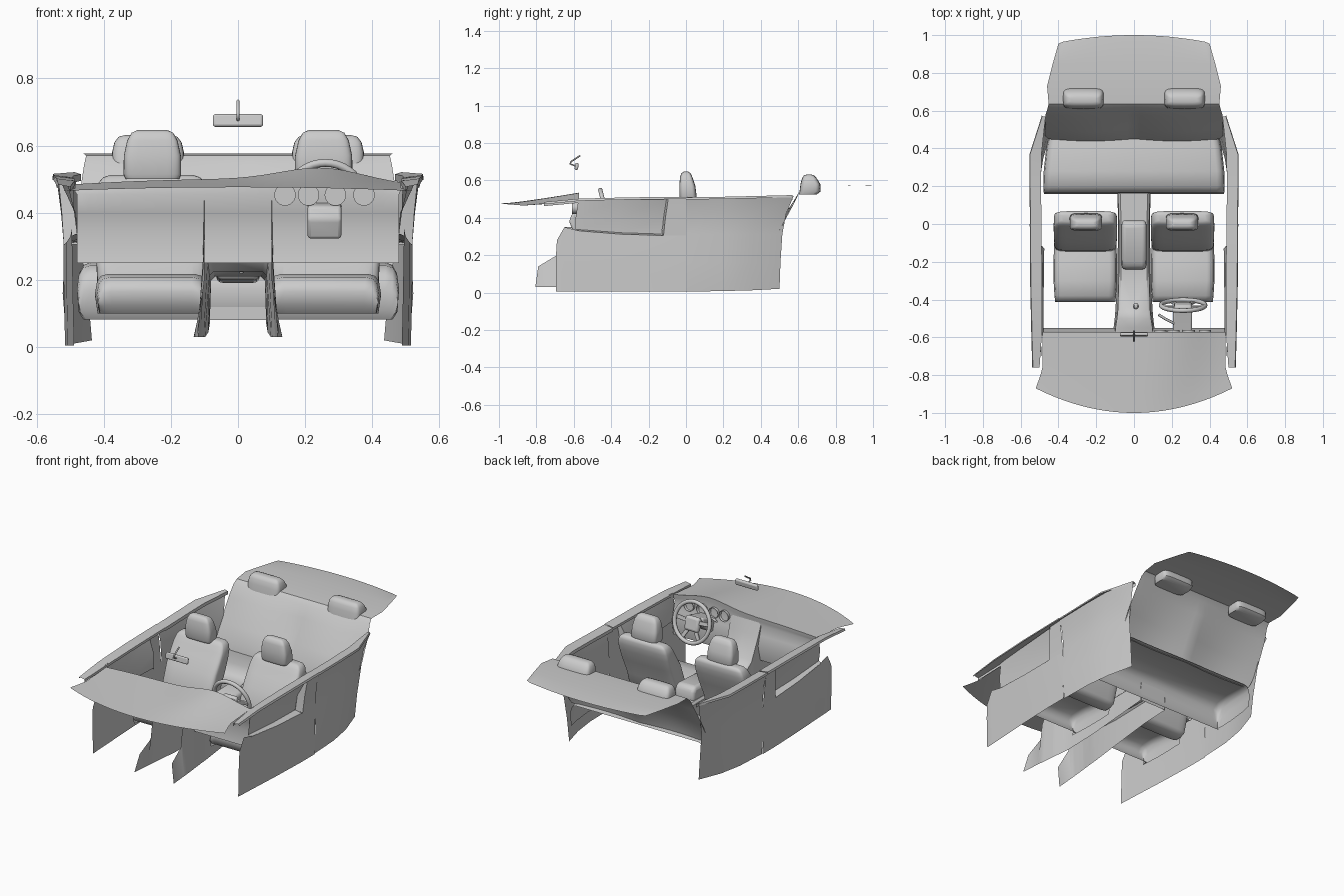
import bpy, bmesh, math
from math import sin, cos, pi
from mathutils import Matrix, Vector


def finish(name, bm, angle=40, mirror=False, bevel=0.0, segs=3):
    bmesh.ops.recalc_face_normals(bm, faces=bm.faces)
    me = bpy.data.meshes.new(name)
    bm.to_mesh(me)
    bm.free()
    ob = bpy.data.objects.new(name, me)
    bpy.context.collection.objects.link(ob)
    if bevel:
        b = ob.modifiers.new("round", 'BEVEL')
        b.width, b.segments, b.limit_method = bevel, segs, 'ANGLE'
        b.angle_limit = math.radians(35)
    if mirror:
        ob.modifiers.new("mirror", 'MIRROR')
    bpy.ops.object.select_all(action='DESELECT')
    ob.select_set(True)
    bpy.context.view_layer.objects.active = ob
    bpy.ops.object.shade_smooth_by_angle(angle=math.radians(angle))
    return ob


def sheet(name, rows, angle=40, mirror=False):
    """Open surface through rows of points."""
    bm = bmesh.new()
    vs = [[bm.verts.new(p) for p in r] for r in rows]
    for a, b in zip(vs, vs[1:]):
        for i in range(len(a) - 1):
            bm.faces.new((a[i], a[i + 1], b[i + 1], b[i]))
    return finish(name, bm, angle, mirror)


def prism(name, prof, x0, x1, bevel=0.0, mirror=False):
    """Side profile (y, z) extruded across x."""
    bm = bmesh.new()
    f = bm.faces.new([bm.verts.new((x0, y, z)) for y, z in prof])
    e = bmesh.ops.extrude_face_region(bm, geom=[f])
    bmesh.ops.translate(bm, vec=(x1 - x0, 0, 0),
                        verts=[v for v in e['geom'] if isinstance(v, bmesh.types.BMVert)])
    return finish(name, bm, 50, mirror, bevel)


def cushion(name, cx, prof, low, mirror):
    """Open-bottomed pad: profile (y, z, half width) with rounded side lips."""
    rows = []
    for y, z, w in prof:
        d = max(0, z - low)
        half = [(w - 0.008, low), (w, low + d * 0.5), (w - 0.006, low + d * 0.8), (w - 0.018, low + d * 0.95), (w - 0.04, z)]
        rows.append([(cx - a, y, b if d else z) for a, b in half] + [(cx, y, z)]
                    + [(cx + a, y, b if d else z) for a, b in reversed(half)])
    return sheet(name, rows, 60, mirror)


def loft(name, cx, secs, mirror=True, power=0.4, n=32):
    """Rounded horizontal sections: (z, y front, y back, half width)."""
    bm = bmesh.new()
    rings = []
    sp = lambda v: math.copysign(abs(v) ** power, v)
    for z, y0, y1, w in secs:
        rings.append([bm.verts.new((cx + w * sp(cos(2 * pi * i / n)),
                                    (y0 + y1) / 2 + (y1 - y0) / 2 * sp(sin(2 * pi * i / n)), z))
                      for i in range(n)])
    for a, b in zip(rings, rings[1:]):
        for i in range(n):
            bm.faces.new((a[i], a[(i + 1) % n], b[(i + 1) % n], b[i]))
    bm.faces.new(rings[0])
    bm.faces.new(rings[-1])
    return finish(name, bm, 50, mirror)


def tube(name, pts, r):
    cu = bpy.data.curves.new(name, 'CURVE')
    cu.dimensions, cu.bevel_depth, cu.use_fill_caps = '3D', r, True
    s = cu.splines.new('POLY')
    s.points.add(len(pts) - 1)
    for p, c in zip(s.points, pts):
        p.co = (*c, 1)
    ob = bpy.data.objects.new(name, cu)
    bpy.context.collection.objects.link(ob)
    return ob


# Dashboard: curved top with an instrument hood, then the face below it
def dash_z(x, t):
    hood = 0.038 * math.exp(-((x - 0.25) / 0.17) ** 2)
    return 0.476 - 0.01 * (x / 0.5) ** 2 + t * (0.024 + hood - 0.006 * (x / 0.5) ** 2)

us = [i / 14 - 1 for i in range(29)]
rows = []
for t in [i / 8 for i in range(9)]:
    w = 0.52 - 0.035 * min(1, t * 3)
    rows.append([(u * w, (-1 + 0.13 * u * u) * (1 - t) - 0.572 * t, dash_z(u * w, t ** 1.1)) for u in us])
rows.append([(u * 0.485, -0.574, dash_z(u * 0.485, 1) - 0.022) for u in us])
for y, z in ((-0.578, 0.455), (-0.565, 0.4), (-0.55, 0.34), (-0.565, 0.25)):
    rows.append([(u * 0.48, y, z) for u in us])
sheet("dashboard", rows)

# Instrument dials and column shroud
for i, x in enumerate((0.14, 0.21, 0.29, 0.375)):
    bm = bmesh.new()
    m = Matrix.Translation((x, -0.585, 0.453)) @ Matrix.Rotation(pi / 2, 4, 'X')
    bmesh.ops.create_cone(bm, cap_ends=True, segments=24, radius1=0.032, radius2=0.032, depth=0.05, matrix=m)
    back = max(bm.faces, key=lambda f: f.calc_center_median().y)
    bmesh.ops.inset_region(bm, faces=[back], thickness=0.005)
    bmesh.ops.translate(bm, verts=back.verts, vec=(0, -0.02, 0))
    finish("dial_%d" % i, bm)
prism("column_shroud", [(-0.61, 0.42), (-0.625, 0.38), (-0.6, 0.32), (-0.52, 0.36), (-0.46, 0.41),
                        (-0.46, 0.46), (-0.53, 0.44)], 0.207, 0.308, 0.01)
tube("indicator_stalk", [(0.22, -0.53, 0.43), (0.17, -0.505, 0.45), (0.13, -0.48, 0.455)], 0.007)

# Steering wheel
tilt = Matrix.Translation((0.26, -0.43, 0.435)) @ Matrix.Rotation(math.radians(-76), 4, 'X')
bm = bmesh.new()
N, M = 40, 10
ring = [[bm.verts.new(tilt @ Vector(((0.117 + 0.012 * cos(b)) * cos(a), (0.117 + 0.012 * cos(b)) * sin(a),
                                     0.012 * sin(b)))) for b in [2 * pi * j / M for j in range(M)]]
        for a in [2 * pi * i / N for i in range(N)]]
for i in range(N):
    for j in range(M):
        bm.faces.new((ring[i][j], ring[(i + 1) % N][j], ring[(i + 1) % N][(j + 1) % M], ring[i][(j + 1) % M]))
finish("steering_wheel_rim", bm)
bm = bmesh.new()
bmesh.ops.create_cube(bm, size=1, matrix=tilt @ Matrix.Translation((0, 0.01, -0.01)) @ Matrix.Diagonal((0.095, 0.085, 0.035, 1)))
finish("steering_wheel_hub", bm, 50, bevel=0.015)
for i, deg in enumerate((-5, 185, 60, 120)):
    bm = bmesh.new()
    bmesh.ops.create_cube(bm, size=1, matrix=tilt @ Matrix.Rotation(math.radians(deg), 4, 'Z')
                          @ Matrix.Translation((0.075, 0, -0.008)) @ Matrix.Diagonal((0.085, 0.024, 0.012, 1)))
    finish("steering_spoke_%d" % i, bm, 50, bevel=0.004)

# Rear-view mirror
prism("mirror_glass", [(-0.597, 0.657), (-0.578, 0.655), (-0.573, 0.69), (-0.59, 0.696)], -0.075, 0.075, 0.008)
tube("mirror_stem", [(0, -0.565, 0.733), (0, -0.615, 0.7), (0, -0.62, 0.688), (0, -0.59, 0.676)], 0.0045)

# Front seats: cushion, backrest, headrest, mirrored across the car
cushion("front_cushion", 0.258, [(-0.375, 0.1, 0.15), (-0.4, 0.125, 0.158), (-0.412, 0.165, 0.16), (-0.405, 0.19, 0.16),
                                 (-0.38, 0.208, 0.163), (-0.3, 0.218, 0.168), (-0.2, 0.208, 0.168),
                                 (-0.1, 0.19, 0.165)], 0.1, True)
loft("front_backrest", 0.257, [(0.13, -0.13, -0.06, 0.15), (0.15, -0.15, -0.04, 0.16), (0.25, -0.14, -0.015, 0.165),
                               (0.35, -0.1, 0.03, 0.168), (0.42, -0.055, 0.055, 0.168), (0.46, -0.03, 0.066, 0.166),
                               (0.49, -0.012, 0.068, 0.158), (0.505, 0.0, 0.064, 0.145), (0.512, 0.012, 0.054, 0.125)],
     power=0.32)
loft("front_headrest", 0.255, [(0.5, -0.03, 0.05, 0.08), (0.515, -0.036, 0.057, 0.086), (0.57, -0.036, 0.05, 0.085),
                               (0.615, -0.032, 0.035, 0.075), (0.638, -0.025, 0.025, 0.062), (0.646, -0.012, 0.012, 0.045)])

# Rear bench cushion
cushion("rear_cushion", 0, [(0.185, 0.082, 0.46), (0.166, 0.11, 0.475), (0.16, 0.17, 0.477), (0.168, 0.215, 0.478),
                            (0.2, 0.243, 0.48), (0.28, 0.252, 0.478), (0.4, 0.24, 0.465), (0.47, 0.23, 0.45)], 0.1, False)

# Rear seat back flowing into the parcel shelf
rows = []
for y, z, w, bow in ((0.45, 0.23, 0.455, 0), (0.465, 0.27, 0.47, 0), (0.515, 0.36, 0.475, 0), (0.58, 0.48, 0.468, 0),
                     (0.61, 0.545, 0.458, 0), (0.635, 0.57, 0.452, 0), (0.73, 0.576, 0.46, 0),
                     (0.85, 0.574, 0.43, 0.01), (0.955, 0.572, 0.4, 0.03), (0.965, 0.57, 0.375, 0.035)):
    seat = max(0, 1 - abs(z - 0.35) / 0.2)
    rows.append([(u * w, y + bow * (1 - u * u) - 0.03 * seat * sin(pi * abs(u)), z) for u in us])
sheet("rear_seat_back", rows)
loft("rear_headrest", 0.268, [(0.525, 0.605, 0.7, 0.1), (0.54, 0.607, 0.72, 0.107), (0.58, 0.612, 0.718, 0.107),
                              (0.61, 0.62, 0.7, 0.1), (0.626, 0.63, 0.685, 0.088), (0.631, 0.645, 0.67, 0.07)])

# Front door: lower panel, recessed flared upper panel, pillar, sill
sheet("front_door_lower", [[(x, y, 0.005), (x + 0.002, y, 0.1), (x + 0.004, y, 0.19), (x + 0.004, y, z)]
                           for x, y, z in ((0.488, -0.695, 0.2), (0.489, -0.69, 0.28), (0.491, -0.65, 0.35),
                                           (0.495, -0.57, 0.33), (0.507, -0.35, 0.312), (0.515, -0.12, 0.305),
                                           (0.515, 0, 0.305))], mirror=True)
sheet("front_door_upper", [[(a, y0, z), (b, y0, z + 0.008), (b + 0.008, y1, 0.4), (c, y2, 0.497)]
                           for a, b, c, y0, y1, y2, z in ((0.499, 0.48, 0.49, -0.59, -0.59, -0.575, 0.33),
                                                          (0.511, 0.478, 0.51, -0.35, -0.35, -0.35, 0.312),
                                                          (0.519, 0.475, 0.53, -0.13, -0.12, -0.105, 0.305))], mirror=True)
sheet("door_pillar", [[(a, y0, 0.305), (b, y1, 0.4), (c, y2, 0.5)] for a, b, c, y0, y1, y2 in
                      ((0.475, 0.483, 0.53, -0.13, -0.12, -0.105), (0.519, 0.525, 0.535, -0.12, -0.11, -0.095),
                       (0.519, 0.527, 0.54, 0, 0, 0))], mirror=True)
sheet("front_sill", [[(a, y, z - 0.015), (a, y, z), (b, y, z + 0.007), (b + 0.004, y, z - 0.005)]
                     for y, z, a, b in ((-0.76, 0.477, 0.5, 0.535), (-0.57, 0.495, 0.487, 0.54),
                                        (-0.3, 0.502, 0.487, 0.546), (0, 0.505, 0.49, 0.548))], mirror=True)

# Rear door, tapering inward to the back
sheet("rear_door", [[(a, y0, z0), (a + 0.012, y0 + s * 0.005, 0.16), (b, y0 + s * 0.015, 0.312),
                     (c - 0.02, y0 + s * 0.035, 0.42), (c, y0 + s * 0.075, 0.5 + s * 0.015)]
                    for y0, s, z0, a, b, c in ((0.0, 0, 0.005, 0.51, 0.515, 0.543), (0.2, 0.3, 0.008, 0.503, 0.515, 0.543),
                                               (0.35, 0.6, 0.012, 0.48, 0.5, 0.535), (0.5, 1, 0.02, 0.435, 0.465, 0.488))], mirror=True)
sheet("rear_sill", [[(a, y, z - 0.02), (a, y, z), (b, y, z + 0.006), (b + 0.003, y, z - 0.006)]
                    for y, z, a, b in ((0, 0.503, 0.49, 0.548), (0.2, 0.506, 0.492, 0.55),
                                       (0.37, 0.51, 0.49, 0.55), (0.57, 0.515, 0.468, 0.486))], mirror=True)

# Centre console: stack and tunnel top with sides, closed at the rear, plus forward side blades
sheet("centre_console", [[(0, y, z), (w - 0.012, y, z), (w, y, z - 0.012), (wb, y, zb)]
                         for y, z, w, wb, zb in ((-0.575, 0.47, 0.1, 0.11, 0.03), (-0.55, 0.4, 0.098, 0.108, 0.03),
                                                 (-0.5, 0.27, 0.09, 0.102, 0.03), (-0.45, 0.225, 0.085, 0.098, 0.03),
                                                 (-0.25, 0.21, 0.08, 0.088, 0.045), (0, 0.215, 0.08, 0.084, 0.07),
                                                 (0.165, 0.215, 0.085, 0.088, 0.08))], mirror=True)
sheet("console_rear_cap", [[(-0.085, 0.165, z), (0.085, 0.165, z)] for z in (0.08, 0.215)])
sheet("console_blade", [[(b, y, 0.03), (t, y, z)] for y, z, b, t in
                        ((-0.805, 0.035, 0.132, 0.131), (-0.79, 0.14, 0.13, 0.108), (-0.69, 0.2, 0.122, 0.1),
                         (-0.68, 0.29, 0.121, 0.1), (-0.65, 0.35, 0.118, 0.098), (-0.57, 0.35, 0.11, 0.098))], mirror=True)
prism("console_armrest", [(-0.24, 0.2), (-0.24, 0.25), (-0.2, 0.28), (0.0, 0.29), (0.02, 0.26), (0.02, 0.19)], -0.065, 0.065, 0.02)

# Gear lever
tube("gear_lever", [(0.01, -0.43, 0.22), (0.01, -0.435, 0.29)], 0.006)
loft("gear_knob", 0.01, [(0.28, -0.445, -0.425, 0.01), (0.295, -0.452, -0.418, 0.016), (0.312, -0.452, -0.418, 0.016),
                         (0.322, -0.443, -0.427, 0.009)], mirror=False, power=1, n=16)
